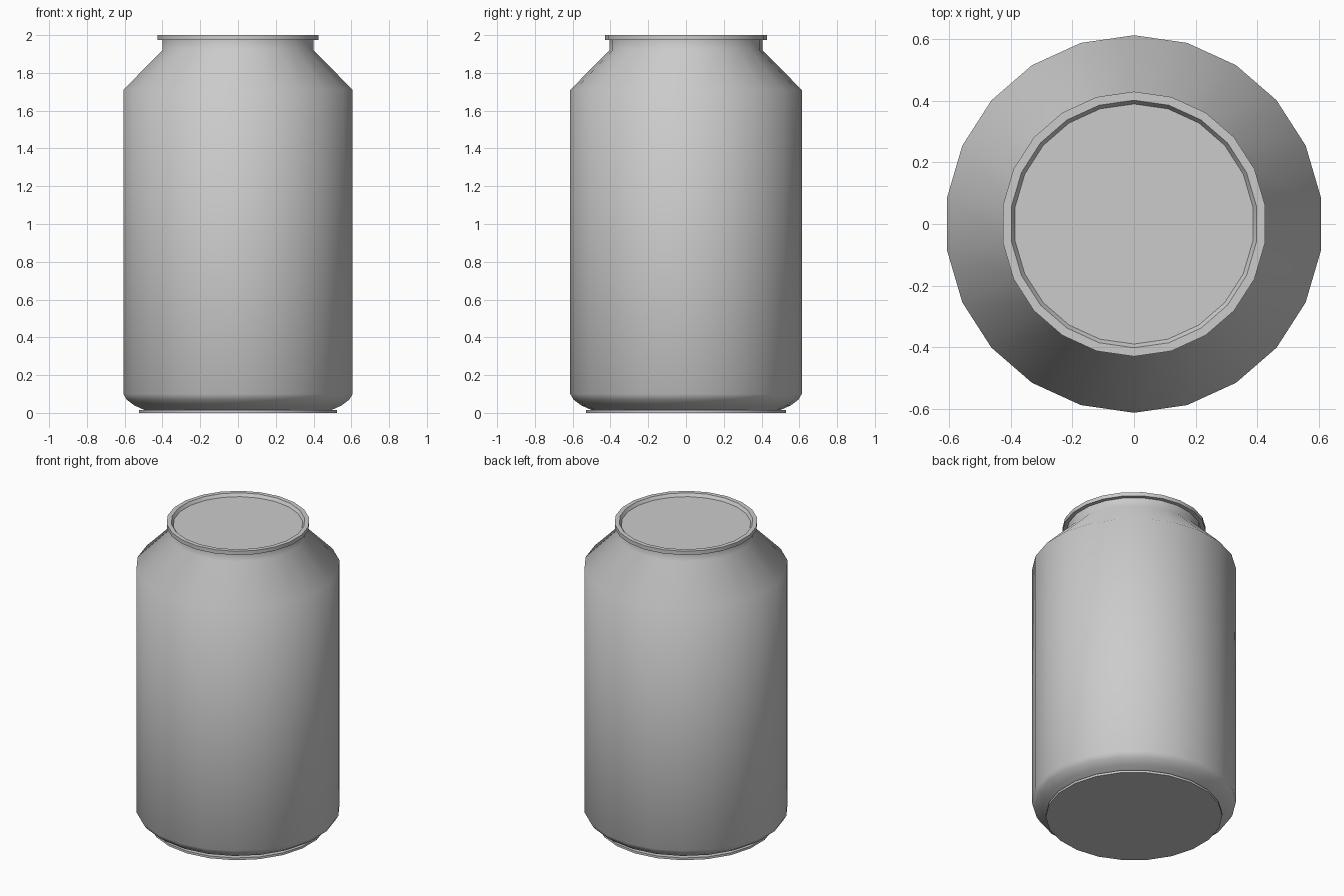
import bpy, bmesh, math

if "Cube" in bpy.data.objects:
    bpy.data.objects.remove(bpy.data.objects["Cube"])

SIDES = 22


def lathe(name, profile, closed=False, cap_start=False, cap_end=False):
    """Revolve (radius, height) points around z, with a vertex on the +y axis."""
    bm = bmesh.new()
    rings = []
    for r, z in profile:
        ring = []
        for i in range(SIDES):
            a = math.pi / 2 + 2 * math.pi * i / SIDES
            ring.append(bm.verts.new((r * math.cos(a), r * math.sin(a), z)))
        rings.append(ring)
    pairs = list(zip(rings, rings[1:]))
    if closed:
        pairs.append((rings[-1], rings[0]))
    for low, high in pairs:
        for i in range(SIDES):
            j = (i + 1) % SIDES
            bm.faces.new((low[i], low[j], high[j], high[i]))
    if cap_start:
        bm.faces.new(rings[0][::-1])
    if cap_end:
        bm.faces.new(rings[-1])
    mesh = bpy.data.meshes.new(name)
    bm.to_mesh(mesh)
    bm.free()
    obj = bpy.data.objects.new(name, mesh)
    bpy.context.collection.objects.link(obj)
    bpy.ops.object.select_all(action='DESELECT')
    obj.select_set(True)
    bpy.context.view_layer.objects.active = obj
    bpy.ops.object.shade_smooth_by_angle(angle=math.radians(50))
    return obj


# Body: curved foot, straight wall, sloped shoulder and short neck
lathe("can_body", [(0.50, 0.015), (0.555, 0.04), (0.595, 0.07), (0.613, 0.10),
                   (0.613, 1.71), (0.405, 1.92), (0.405, 1.975)])

# Base: thin disc the can stands on
lathe("can_base", [(0.53, 0.0), (0.53, 0.015), (0.50, 0.015)], cap_start=True)

# Rim and recessed lid in one turned piece
lathe("can_rim_and_lid", [(0.405, 1.975), (0.43, 1.975), (0.43, 2.0),
                          (0.402, 2.0), (0.39, 1.98)], cap_end=True)
